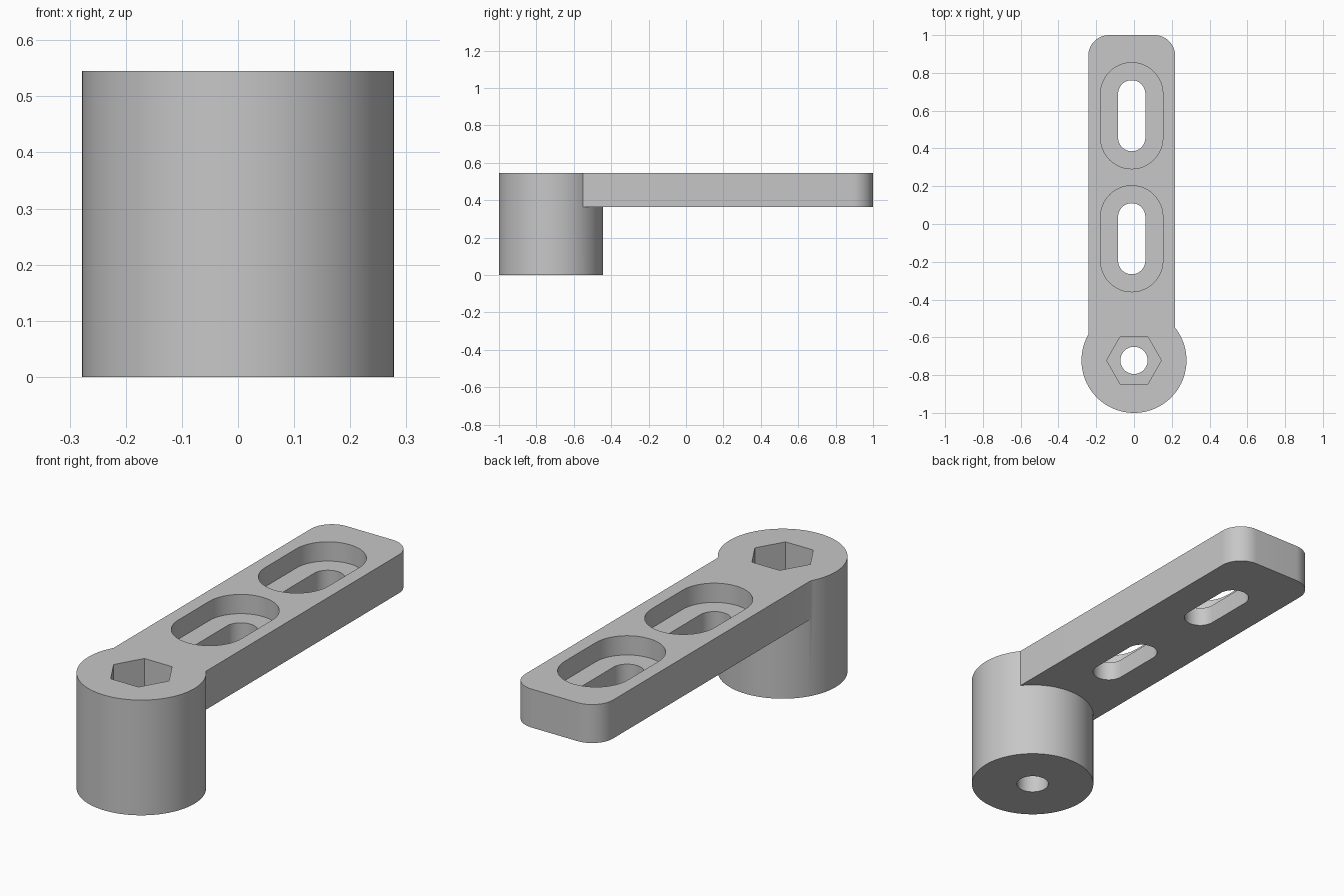
import bpy, bmesh, math

old = bpy.data.objects.get("Cube")
if old:
    bpy.data.objects.remove(old, do_unlink=True)

grey = bpy.data.materials.new("plain grey")
grey.use_nodes = True
GREY = (0.57, 0.57, 0.57, 1)
grey.diffuse_color = GREY
grey.node_tree.nodes["Principled BSDF"].inputs["Base Color"].default_value = GREY

TOP, ARM_Z, DEEP = 0.545, 0.363, 0.1
HUB_Y, ARM_X = -0.722, -0.012


def arc(cx, cy, r, start, sweep, n):
    """Points along an arc, angles in degrees."""
    return [(cx + r * math.cos(math.radians(start + sweep * i / n)),
             cy + r * math.sin(math.radians(start + sweep * i / n))) for i in range(n + 1)]


def prism(name, outline, z0, z1):
    """Extrude a closed outline from z0 to z1."""
    bm = bmesh.new()
    face = bm.faces.new([bm.verts.new((x, y, z0)) for x, y in outline])
    top = bmesh.ops.extrude_face_region(bm, geom=[face])["geom"]
    bmesh.ops.translate(bm, vec=(0, 0, z1 - z0),
                        verts=[v for v in top if isinstance(v, bmesh.types.BMVert)])
    bmesh.ops.recalc_face_normals(bm, faces=bm.faces)
    mesh = bpy.data.meshes.new(name)
    bm.to_mesh(mesh)
    bm.free()
    mesh.materials.append(grey)
    obj = bpy.data.objects.new(name, mesh)
    bpy.context.collection.objects.link(obj)
    return obj


def circle(r, n):
    return arc(0, HUB_Y, r, 0, 360, n)[:-1]


def slot(y, r, half):
    """Rounded slot outline running along y."""
    return arc(ARM_X, y + half, r, 0, 180, 24) + arc(ARM_X, y - half, r, 180, 180, 24)


def combine(target, tool, operation):
    mod = target.modifiers.new(operation, "BOOLEAN")
    mod.operation, mod.solver, mod.object = operation, "EXACT", tool
    bpy.context.view_layer.objects.active = target
    bpy.ops.object.modifier_apply(modifier=mod.name)
    bpy.data.objects.remove(tool, do_unlink=True)


# Round hub and flat arm with rounded far corners
bracket = prism("bracket", circle(0.278, 96), 0, TOP)
left, right, corner = ARM_X - 0.23, ARM_X + 0.23, 0.11
arm_outline = ([(left, HUB_Y + 0.05), (right, HUB_Y + 0.05)]
               + arc(right - corner, 1 - corner, corner, 0, 90, 16)
               + arc(left + corner, 1 - corner, corner, 90, 90, 16))
combine(bracket, prism("arm", arm_outline, ARM_Z, TOP), "UNION")

# Bolt hole with hexagonal socket
combine(bracket, prism("bolt_hole", circle(0.072, 48), -DEEP, TOP + DEEP), "DIFFERENCE")
combine(bracket, prism("hex_socket", circle(0.145, 6), TOP - 0.27, TOP + DEEP), "DIFFERENCE")

# Two slots, each with a wide recess half way down
for y in (0.573, -0.078):
    combine(bracket, prism("slot", slot(y, 0.072, 0.116), ARM_Z - DEEP, TOP + DEEP), "DIFFERENCE")
    combine(bracket, prism("slot_recess", slot(y, 0.165, 0.116), TOP - 0.091, TOP + DEEP), "DIFFERENCE")

bpy.ops.object.select_all(action="DESELECT")
bracket.select_set(True)
bpy.context.view_layer.objects.active = bracket
bpy.ops.object.shade_smooth_by_angle(angle=math.radians(30))
